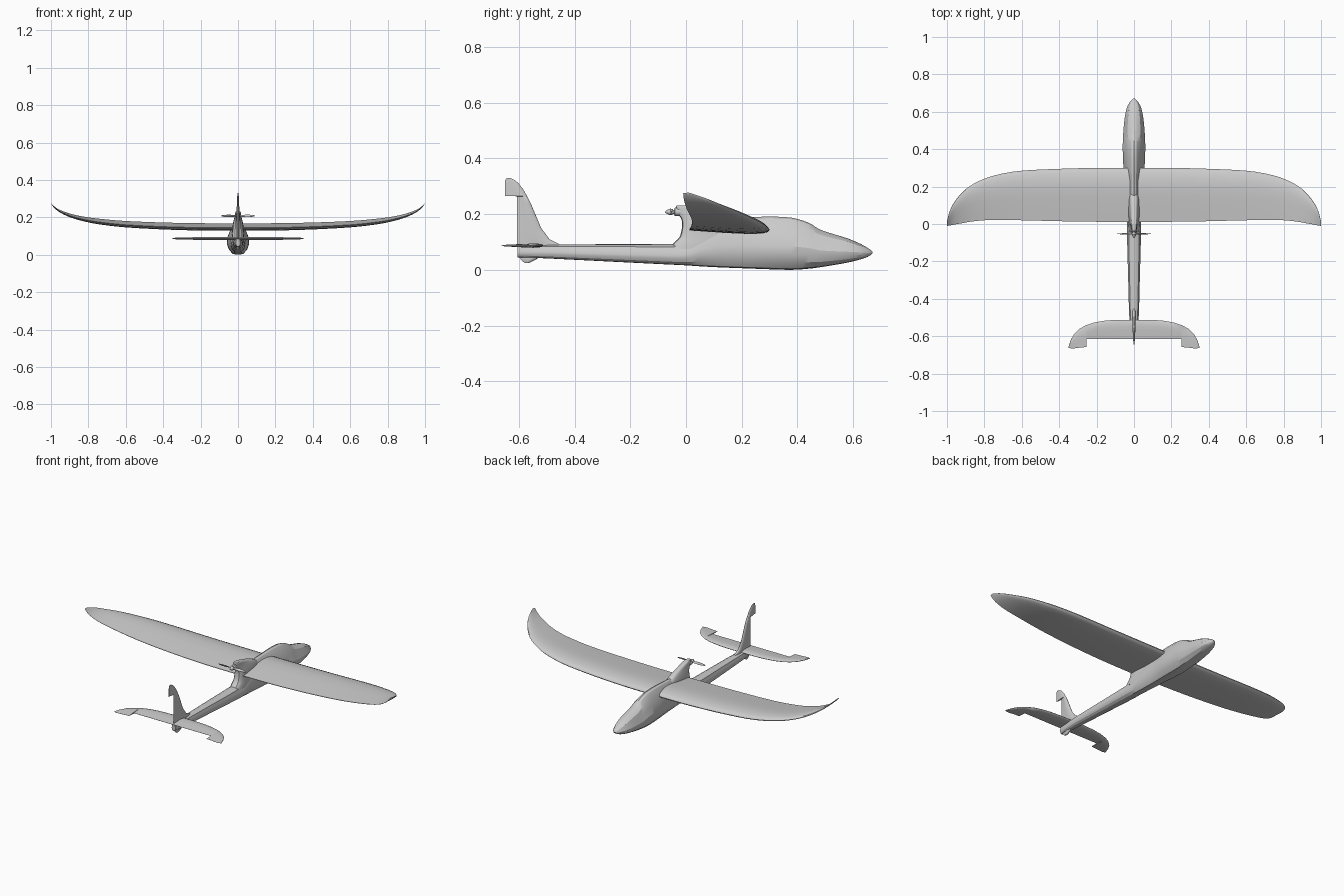
import bpy, bmesh, math
from mathutils import Matrix

if "Cube" in bpy.data.objects:
    bpy.data.objects.remove(bpy.data.objects["Cube"], do_unlink=True)

grey = bpy.data.materials.new("light grey foam")
grey.use_nodes = True
grey.diffuse_color = (0.6, 0.6, 0.6, 1)
grey.node_tree.nodes["Principled BSDF"].inputs["Base Color"].default_value = (0.6, 0.6, 0.6, 1)


def finish(name, bm, angle=32):
    bmesh.ops.recalc_face_normals(bm, faces=bm.faces)
    mesh = bpy.data.meshes.new(name)
    bm.to_mesh(mesh)
    bm.free()
    mesh.materials.append(grey)
    obj = bpy.data.objects.new(name, mesh)
    bpy.context.collection.objects.link(obj)
    bpy.ops.object.select_all(action='DESELECT')
    obj.select_set(True)
    bpy.context.view_layer.objects.active = obj
    bpy.ops.object.shade_smooth_by_angle(angle=math.radians(angle))
    return obj


def loft(name, rings, angle=32):
    bm = bmesh.new()
    rows = [[bm.verts.new(p) for p in ring] for ring in rings]
    n = len(rows[0])
    for a, b in zip(rows, rows[1:]):
        for i in range(n):
            j = (i + 1) % n
            bm.faces.new((a[i], a[j], b[j], b[i]))
    bm.faces.new(rows[0])
    bm.faces.new(rows[-1])
    return finish(name, bm, angle)


def refine(rows, steps=3):
    """Catmull-Rom smoothing of a list of stations."""
    out = []
    for i in range(len(rows) - 1):
        p0, p1, p2, p3 = rows[max(i - 1, 0)], rows[i], rows[i + 1], rows[min(i + 2, len(rows) - 1)]
        for k in range(steps):
            t = k / steps
            out.append([b + 0.5 * t * (c - a + t * (2*a - 5*b + 4*c - d + t * (3*(b - c) + d - a)))
                        for a, b, c, d in zip(p0, p1, p2, p3)])
    return out + [list(rows[-1])]


# Aerofoil: fraction of chord, upper and lower share of thickness
FOIL = [(0, 0, 0), (.02, .25, -.18), (.08, .45, -.32), (.2, .62, -.38), (.35, .65, -.35),
        (.55, .5, -.28), (.8, .25, -.15), (1, .04, -.04)]


def foil(le, te, thick, flat=False):
    up = [(le + (te - le) * u, a * thick) for u, a, b in FOIL]
    low = [(le + (te - le) * u, (-a if flat else b) * thick) for u, a, b in FOIL[:0:-1]]
    return up + low


def mirrored(half):
    return [[-r[0], *r[1:]] for r in half[:0:-1]] + half


# Fuselage: y, bottom, top, half width, upper width ratio
body = refine([
    (-.605, .045, .088, .012, .8), (-.5, .041, .09, .025, .75), (-.3, .031, .092, .031, .75),
    (-.08, .02, .093, .037, .75), (0, .016, .1, .038, .7), (.06, .012, .15, .039, .6),
    (.14, .008, .182, .042, .55), (.22, .005, .188, .047, .52), (.3, .002, .191, .056, .5),
    (.38, .0, .187, .06, .5), (.44, .004, .169, .06, .52), (.48, .009, .145, .058, .58),
    (.53, .017, .128, .054, .62), (.58, .026, .113, .048, .64), (.625, .037, .094, .037, .66),
    (.655, .048, .077, .02, .68), (.67, .06, .065, .004, .7)])
rings = []
for y, lo, hi, w, r in body:
    h = hi - lo
    side = [(.45, .02), (.8, .14), (.97, .3), (1, .45), (.5 + .5 * r, .66), (r, .86), (.45 * r, .97)]
    right = [(w * a, y, lo + h * b) for a, b in side]
    left = [(-x, yy, z) for x, yy, z in reversed(right)]
    rings.append([(0, y, lo)] + right + [(0, y, hi)] + left)
loft("fuselage", rings, 25)

# Motor pylon: z, rear y, front y, half width
rings = []
for z, a, b, w in refine([(.075, -.06, .16, .034), (.095, -.045, .16, .033), (.12, -.022, .16, .031),
                          (.16, -.014, .17, .028), (.185, -.018, .15, .023), (.205, -.032, .1, .018),
                          (.225, -.036, .03, .015), (.231, -.034, .005, .012)]):
    ring = []
    for k in range(20):
        c, s = math.cos(k * math.tau / 20), math.sin(k * math.tau / 20)
        ring.append((w * math.copysign(abs(s) ** .6, s),
                     (a + b) / 2 + (b - a) / 2 * math.copysign(abs(c) ** .7, c), z))
    rings.append(ring)
loft("motor_pylon", rings)

# Main wing: x, leading y, trailing y, height, thickness
wing = mirrored(refine([
    (0, .3, .012, .143, .038), (.2, .3, .012, .144, .038), (.4, .295, .015, .149, .036),
    (.6, .285, .02, .159, .033), (.72, .266, .021, .171, .03), (.8, .242, .02, .183, .026),
    (.87, .208, .013, .199, .021), (.92, .168, .004, .216, .017), (.96, .118, -.003, .236, .012),
    (.985, .07, -.008, .256, .008), (1, .015, -.01, .275, .003)]))
loft("wing", [[(x, y, z + d) for y, d in foil(le, te, t)] for x, le, te, z, t in wing], 40)

# Tailplane with projecting tips: x, leading y, trailing y, thickness
tail = mirrored([
    (0, -.512, -.615, .012), (.08, -.512, -.615, .012), (.15, -.516, -.615, .012),
    (.21, -.526, -.615, .011), (.254, -.54, -.615, .01), (.255, -.54, -.658, .01),
    (.29, -.56, -.661, .009), (.32, -.588, -.665, .007), (.338, -.62, -.665, .006),
    (.35, -.655, -.662, .003)])
loft("tailplane", [[(x, y, .087 + d) for y, d in foil(le, te, t, True)] for x, le, te, t in tail], 40)

# Fin and rudder: z, leading y, trailing y, thickness
fin = [(.024, -.565, -.578, .006), (.03, -.552, -.586, .012), (.042, -.53, -.597, .014),
       (.085, -.44, -.606, .014), (.096, -.462, -.606, .014), (.11, -.49, -.606, .014),
       (.15, -.52, -.606, .013), (.2, -.541, -.606, .012), (.24, -.558, -.606, .011),
       (.264, -.57, -.606, .01), (.265, -.571, -.65, .01), (.29, -.585, -.65, .009),
       (.31, -.601, -.65, .007), (.322, -.614, -.649, .005), (.33, -.63, -.643, .003)]
loft("tail_fin", [[(d, y, z) for y, d in foil(le, te, t, True)] for z, le, te, t in fin], 40)


def turned(name, profile, z, sides=16):
    """Round part along y from (y, radius) pairs."""
    loft(name, [[(r * math.cos(k * math.tau / sides), y, z + r * math.sin(k * math.tau / sides))
                 for k in range(sides)] for y, r in profile])


# Motor, spinner and two-blade propeller
turned("motor", [(-.02, .015), (-.04, .015), (-.043, .007), (-.056, .007)], .208)
turned("spinner", [(-.046, .009), (-.056, .012), (-.064, .009), (-.071, .005), (-.075, .001)], .208)
blade = [(.004, .008, 60), (.02, .012, 42), (.045, .015, 28), (.07, .012, 20), (.086, .007, 16), (.092, .002, 14)]
for name, turn in (("left_propeller_blade", 0), ("right_propeller_blade", math.pi)):
    spin = Matrix.Translation((0, -.052, .208)) @ Matrix.Rotation(turn, 4, 'Y')
    rings = []
    for x, chord, pitch in blade:
        c, s = math.cos(math.radians(pitch)), math.sin(math.radians(pitch))
        rings.append([spin @ Matrix.Translation((x, u * s - d * c, u * c + d * s)).translation
                      for u, d in foil(-chord / 2, chord / 2, .003)])
    loft(name, rings, 40)
